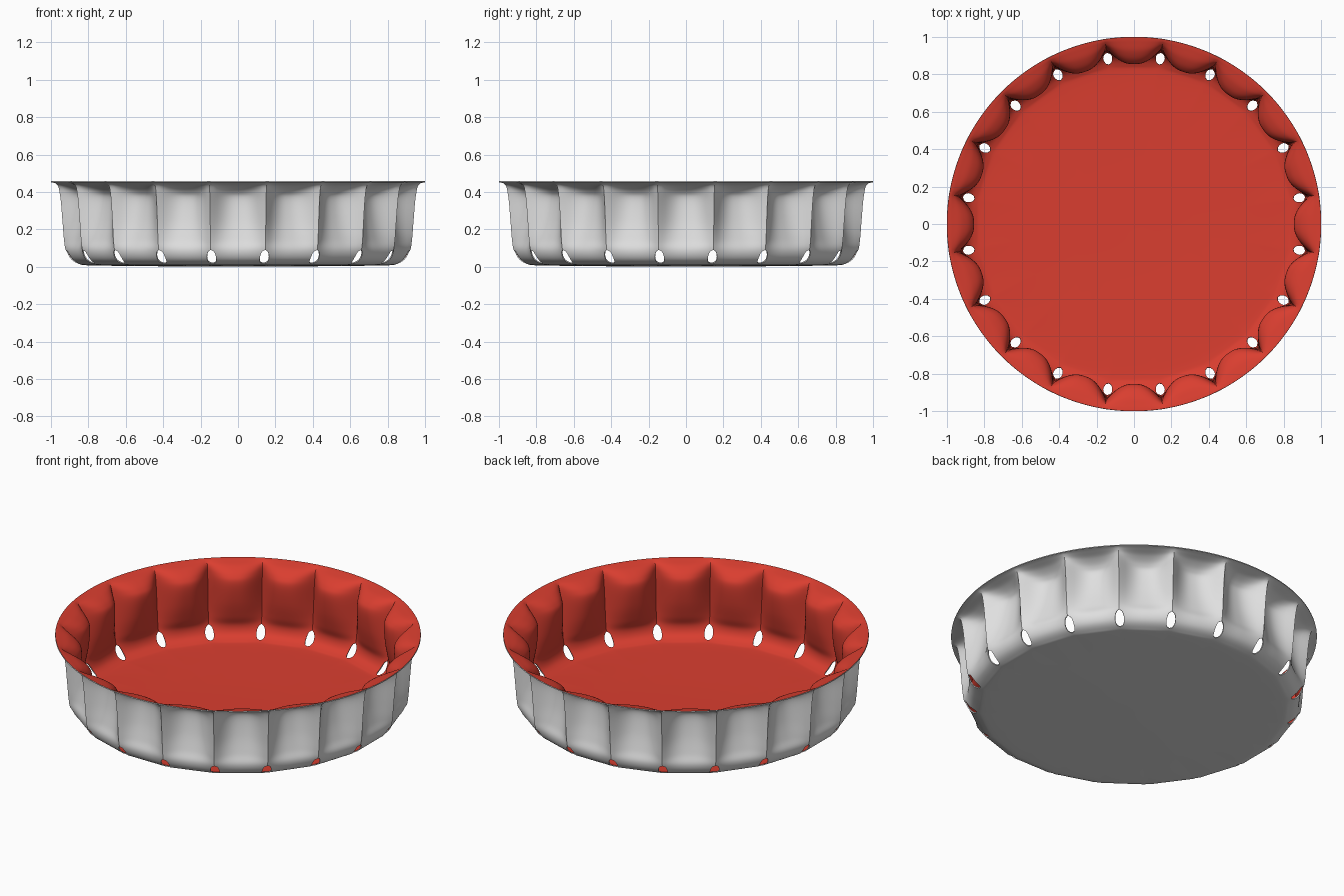
import bpy, math

if "Cube" in bpy.data.objects:
    bpy.data.objects.remove(bpy.data.objects["Cube"])

N = 20        # flutes
COLS = 20     # columns per flute
SUB = 6       # rows between profile points
THICK = 0.006

# profile, rim to floor: ridge radius, ridge height, flute-centre radius, flute-centre height
KEYS = [
    (1.000, .458, 1.000, .458),
    (.985, .452, .970, .452),
    (.968, .433, .920, .437),
    (.960, .400, .874, .405),
    (.952, .340, .855, .360),
    (.943, .230, .864, .250),
    (.936, .145, .885, .150),
    (.927, .092, .902, .092),   # top of drain hole
    (.902, .047, .888, .047),
    (.862, .023, .850, .022),   # bottom of drain hole
    (.800, .015, .800, .014),
    (.600, .011, .600, .011),
    (.300, .008, .300, .008),
    (.020, .007, .020, .007),
]
HOLE_TOP, HOLE_BOTTOM, HOLE_W = 7, 9, 0.17


def spline(s):
    """Catmull-Rom point on the profile."""
    i = min(int(s), len(KEYS) - 2)
    f = s - i
    a, b = KEYS[max(i - 1, 0)], KEYS[i]
    c, d = KEYS[i + 1], KEYS[min(i + 2, len(KEYS) - 1)]
    return [0.5 * (2 * q + (r - p) * f + (2 * p - 5 * q + 4 * r - w) * f * f
                   + (3 * q - p - 3 * r + w) * f ** 3) for p, q, r, w in zip(a, b, c, d)]


def material(name, rgb):
    m = bpy.data.materials.new(name)
    m.diffuse_color = (*rgb, 1)
    m.use_nodes = True
    m.node_tree.nodes["Principled BSDF"].inputs["Base Color"].default_value = m.diffuse_color
    return m


# fluted dish: one grid per flute, seams open into eye-shaped holes
verts, faces = [], []
rows = (len(KEYS) - 1) * SUB + 1
mid, half = (HOLE_TOP + HOLE_BOTTOM) / 2, (HOLE_BOTTOM - HOLE_TOP) / 2
for k in range(N):
    base = len(verts)
    for j in range(rows):
        s = j / SUB
        rr, rz, fr, fz = spline(s)
        u = (s - mid) / half
        gap = HOLE_W * math.sqrt(max(0, 1 - u * u))
        for i in range(COLS + 1):
            t = (2 * i / COLS - 1) * (1 - gap)
            w = 1 - abs(t) ** 2.4
            r, z = rr + (fr - rr) * w, rz + (fz - rz) * w
            ang = math.radians((k + t / 2) * 360 / N)
            verts.append((r * math.cos(ang), r * math.sin(ang), z))
    for j in range(rows - 1):
        for i in range(COLS):
            a = base + j * (COLS + 1) + i
            b = a + COLS + 1
            faces.append((a, a + 1, b + 1, b))
    # close the floor centre
    last = base + (rows - 1) * (COLS + 1)
    verts.append((0, 0, .007))
    faces += [(last + i, last + i + 1, len(verts) - 1) for i in range(COLS)]

mesh = bpy.data.meshes.new("fluted_dish")
mesh.from_pydata(verts, [], faces)
dish = bpy.data.objects.new("fluted_dish", mesh)
bpy.context.collection.objects.link(dish)
mesh.materials.append(material("red_inside", (.70, .048, .029)))
mesh.materials.append(material("light_grey_outside", (.74, .74, .74)))

bpy.context.view_layer.objects.active = dish
dish.select_set(True)

# weld seams
weld = dish.modifiers.new("weld", 'WELD')
weld.merge_threshold = 0.0003
bpy.ops.object.modifier_apply(modifier="weld")

# thin sheet with grey outer skin
shell = dish.modifiers.new("shell", 'SOLIDIFY')
shell.thickness = THICK
shell.offset = -1
shell.material_offset = 1
shell.material_offset_rim = 1
bpy.ops.object.modifier_apply(modifier="shell")
bpy.ops.object.shade_smooth_by_angle(angle=math.radians(35))
